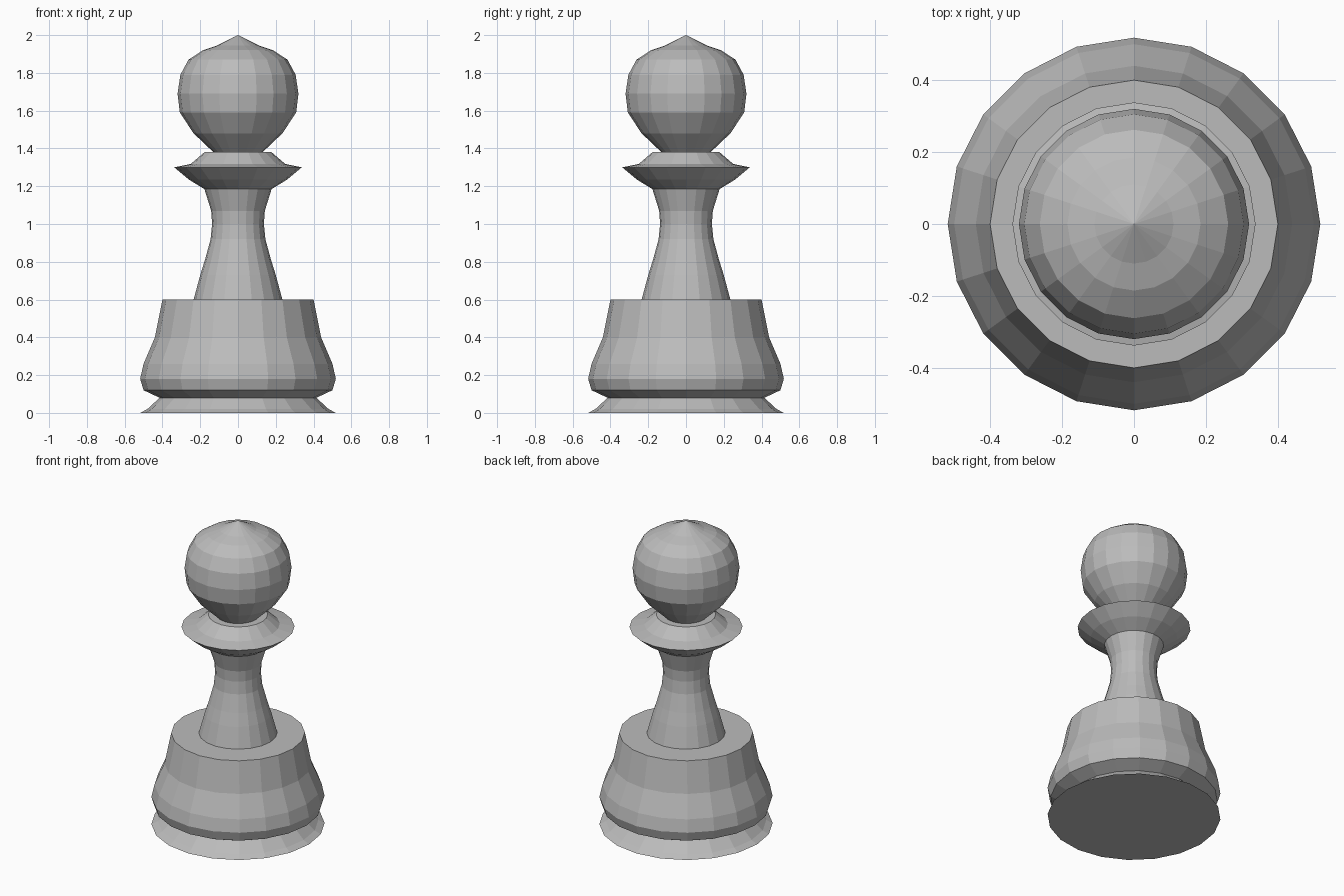
import bpy
import bmesh
from math import cos, sin, tau

SIDES = 20

cube = bpy.data.objects.get("Cube")
if cube:
    bpy.data.objects.remove(cube, do_unlink=True)

grey = bpy.data.materials.new("stone_grey")
grey.use_nodes = True
colour = (0.5, 0.5, 0.5, 1)
grey.diffuse_color = colour
grey.node_tree.nodes["Principled BSDF"].inputs["Base Color"].default_value = colour


def lathe(name, profile):
    """Turn (radius, height) points into a closed, flat-shaded solid."""
    bm = bmesh.new()
    rings = []
    for r, z in profile:
        if r == 0:
            rings.append([bm.verts.new((0, 0, z))] * SIDES)
        else:
            rings.append([bm.verts.new((r * cos(tau * i / SIDES), r * sin(tau * i / SIDES), z))
                          for i in range(SIDES)])
    for low, high in zip(rings, rings[1:]):
        for i in range(SIDES):
            j = (i + 1) % SIDES
            corners = dict.fromkeys((low[i], low[j], high[j], high[i]))
            bm.faces.new(list(corners))
    # End caps
    for ring in (rings[0], rings[-1]):
        if ring[0] is not ring[1]:
            bm.faces.new(ring)
    bmesh.ops.recalc_face_normals(bm, faces=bm.faces)
    mesh = bpy.data.meshes.new(name)
    bm.to_mesh(mesh)
    bm.free()
    mesh.materials.append(grey)
    obj = bpy.data.objects.new(name, mesh)
    bpy.context.collection.objects.link(obj)
    return obj


# Flared foot and the heavy tapering base above it
lathe("foot", [(0.518, 0), (0.48, 0.02), (0.415, 0.08)])
lathe("base", [(0.415, 0.08), (0.50, 0.12), (0.518, 0.18), (0.50, 0.26),
               (0.44, 0.40), (0.40, 0.60)])

# Waisted stem
lathe("stem", [(0.235, 0.60), (0.20, 0.73), (0.175, 0.81), (0.145, 0.92),
               (0.137, 1.0), (0.142, 1.07), (0.178, 1.185)])

# Sharp-edged collar
lathe("collar", [(0.178, 1.185), (0.26, 1.235), (0.338, 1.30), (0.25, 1.318),
                 (0.178, 1.38)])

# Round head with a slight point
lathe("head", [(0.13, 1.38), (0.235, 1.48), (0.308, 1.59), (0.32, 1.69),
               (0.305, 1.79), (0.262, 1.87), (0.185, 1.92), (0.11, 1.945), (0, 2.0)])
